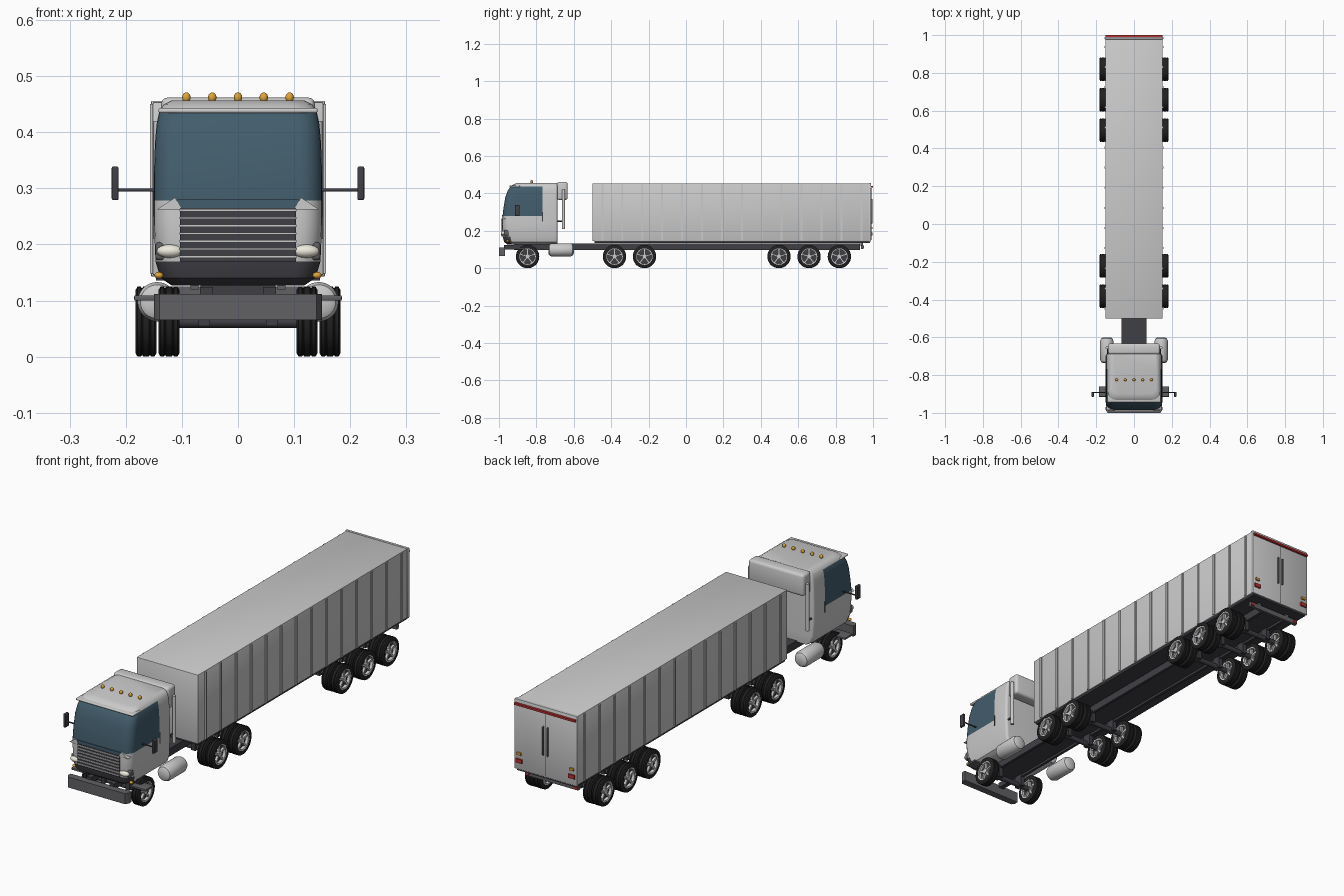
import bpy, bmesh, math
from mathutils import Matrix, Vector

if "Cube" in bpy.data.objects:
    bpy.data.objects.remove(bpy.data.objects["Cube"])


def mat(name, r, g, b):
    m = bpy.data.materials.new(name)
    m.diffuse_color = (r, g, b, 1)
    m.use_nodes = True
    m.node_tree.nodes["Principled BSDF"].inputs["Base Color"].default_value = m.diffuse_color
    return m


GREY = mat("body_grey", .62, .62, .62)
GLASS = mat("glass", .055, .11, .15)
DARK = mat("dark_metal", .05, .05, .06)
STEEL = mat("bumper_grey", .12, .12, .13)
RUBBER = mat("rubber", .015, .015, .015)
CHROME = mat("chrome", .8, .8, .82)
AMBER = mat("amber", .75, .38, .04)
RED = mat("red", .5, .03, .03)
CREAM = mat("lamp_cream", .85, .83, .72)


def finish(name, bm, *mats, angle=35):
    bmesh.ops.recalc_face_normals(bm, faces=bm.faces)
    me = bpy.data.meshes.new(name)
    bm.to_mesh(me)
    bm.free()
    for m in mats:
        me.materials.append(m)
    for p in me.polygons:
        p.use_smooth = True
    me.set_sharp_from_angle(angle=math.radians(angle))
    o = bpy.data.objects.new(name, me)
    bpy.context.collection.objects.link(o)
    return o


def box(name, x, y, z, m=GREY, bevel=0, seg=3):
    """Box given by (min, max) on each axis."""
    bm = bmesh.new()
    c = [(a[0] + a[1]) / 2 for a in (x, y, z)]
    s = [abs(a[1] - a[0]) for a in (x, y, z)]
    bmesh.ops.create_cube(bm, size=1, matrix=Matrix.Translation(c) @ Matrix.Diagonal((*s, 1)))
    if bevel:
        bmesh.ops.bevel(bm, geom=bm.edges[:], offset=bevel, segments=seg, profile=.5, affect='EDGES')
    return finish(name, bm, m)


def pair(name, x, y, z, m=GREY, bevel=0):
    for side, s in (("right", 1), ("left", -1)):
        box(f"{name}_{side}", sorted((s * x[0], s * x[1])), y, z, m, bevel)


def ball(name, loc, r, m):
    bm = bmesh.new()
    bmesh.ops.create_uvsphere(bm, u_segments=20, v_segments=12, radius=1,
                              matrix=Matrix.Translation(loc) @ Matrix.Diagonal((*r, 1)))
    return finish(name, bm, m)


def lathe(name, prof, m, axis='X', loc=(0, 0, 0), seg=36):
    """Turn (along, radius) points around an axis."""
    bm = bmesh.new()
    vs = [bm.verts.new((a, 0, r)) for a, r in prof]
    es = [bm.edges.new(p) for p in zip(vs, vs[1:])]
    bmesh.ops.spin(bm, geom=vs + es, cent=(0, 0, 0), axis=(1, 0, 0), angle=2 * math.pi, steps=seg)
    bmesh.ops.remove_doubles(bm, verts=bm.verts, dist=1e-5)
    rot = {'X': Matrix(), 'Y': Matrix.Rotation(math.pi / 2, 4, 'Z'),
           'Z': Matrix.Rotation(-math.pi / 2, 4, 'Y')}[axis]
    bm.transform(Matrix.Translation(loc) @ rot)
    return finish(name, bm, m)


def rod(name, axis, loc, length, r, m):
    h = length / 2
    return lathe(name, [(-h, 0), (-h, r), (h, r), (h, 0)], m, axis, loc, 20)


# Cab shell: stacked rounded plan outlines, glass and valance picked by position
def outline(w, yf, yb, z):
    pts = []
    for cx, cy, r, a0 in ((w, yf, .04, -90), (w, yb, .012, 0), (-w, yb, .012, 90), (-w, yf, .04, 180)):
        ox, oy = cx - math.copysign(r, cx), cy + (r if cy == yf else -r)
        for i in range(7):
            a = math.radians(a0 + 15 * i)
            pts.append((ox + r * math.cos(a), oy + r * math.sin(a), z))
        if a0 in (-90, 90):   # side split where the window ends
            yy = -.768
            pts.append((cx, yy, z))
            if a0 == 90:
                pts.pop()
    pts.append((-w, -.768, z))
    # keep the left split vertex between the rear and front corners
    split = pts.pop()
    pts.insert(22, split)
    return pts


levels = [(.127, .118, -.955), (.14, .138, -.972), (.17, .147, -.98), (.24, .15, -.982), (.278, .15, -.981),
          (.32, .15, -.976), (.38, .148, -.966), (.415, .145, -.953), (.438, .14, -.938),
          (.45, .132, -.92), (.457, .118, -.90)]
bm = bmesh.new()
rings = [[bm.verts.new(p) for p in outline(w, yf, -.687, z)] for z, w, yf in levels]
for a, b in zip(rings, rings[1:]):
    for i in range(len(a)):
        j = (i + 1) % len(a)
        f = bm.faces.new((a[i], a[j], b[j], b[i]))
        c = f.calc_center_median()
        if .278 < c.z < .438 and c.y < -.768:
            f.material_index = 1
        elif c.z < .17 and c.y < -.935:
            f.material_index = 2
bm.faces.new(rings[0])
bm.faces.new(rings[-1])
finish("cab_shell", bm, GREY, GLASS, DARK)

# Cab trim
box("sun_visor", (-.142, .142), (-.945, -.888), (.434, .443), GREY, .004)
box("roof_fairing", (-.137, .137), (-.69, -.633), (.365, .462), GREY, .012)
box("windscreen_lower", (-.108, .108), (-.984, -.97), (.262, .28), GLASS)
box("grille", (-.103, .103), (-.986, -.96), (.17, .265), DARK)
for i in range(7):
    z = .176 + i * .0138
    box(f"grille_bar_{i}", (-.104, .104), (-.99, -.98), (z, z + .004), CHROME)
pair("door_seam", (.146, .1512), (-.77, -.765), (.25, .30), DARK)
pair("headlight_housing", (.10, .147), (-.972, -.94), (.172, .204), STEEL, .006)
for n, s in (("right", 1), ("left", -1)):
    ball(f"headlight_{n}", (s * .121, -.976, .188), (.024, .014, .012), CREAM)
    ball(f"turn_signal_{n}", (s * .141, -.955, .145), (.008, .008, .006), AMBER)
    # Fin between grille and windscreen
    bm = bmesh.new()
    tri = [(.10, .262), (.145, .262), (.112, .284)]
    f = bm.faces.new([bm.verts.new((s * x, -.985, z)) for x, z in tri])
    r = bmesh.ops.extrude_face_region(bm, geom=[f])
    for v in r["geom"]:
        if isinstance(v, bmesh.types.BMVert):
            v.co.y += .03
    finish(f"windscreen_fin_{n}", bm, GREY)
    # Mirror, exhaust and tank
    rod(f"mirror_arm_{n}", 'X', (s * .18, -.892, .297), .075, .003, DARK)
    rod(f"exhaust_{n}", 'Z', (s * .143, -.655, .315), .21, .008, CHROME)
    rod(f"exhaust_bracket_{n}", 'Y', (s * .138, -.672, .25), .04, .004, DARK)
    tank = [(-.068, 0), (-.068, .02), (-.062, .03), (-.05, .035), (.05, .035), (.062, .03), (.068, .02), (.068, 0)]
    lathe(f"fuel_tank_{n}", tank, CHROME, 'Y', (s * .144, -.668, .098))
pair("mirror", (.213, .225), (-.915, -.889), (.279, .339), DARK, .003)
pair("cab_step", (.11, .185), (-.915, -.86), (.1, .109), STEEL, .002)
for i in range(5):
    ball(f"roof_light_{i}", (-.092 + .046 * i, -.825, .462), (.0075, .0075, .009), AMBER)

# Front bumper with ends angled back
bm = bmesh.new()
plan = [(-.15, -.985), (-.14, -1), (.14, -1), (.15, -.985), (.15, -.968), (-.15, -.968)]
f = bm.faces.new([bm.verts.new((x, y, .065)) for x, y in plan])
r = bmesh.ops.extrude_face_region(bm, geom=[f])
bmesh.ops.translate(bm, vec=(0, 0, .047), verts=[v for v in r["geom"] if isinstance(v, bmesh.types.BMVert)])
finish("front_bumper", bm, STEEL)
pair("bumper_bracket", (.045, .068), (-.972, -.90), (.1, .124), DARK)

# Chassis
box("chassis_deck", (-.067, .067), (-.92, .93), (.108, .132), DARK)
pair("chassis_rail", (.055, .067), (-.92, .93), (.098, .132), DARK)
box("trailer_floor", (-.146, .146), (-.49, .985), (.136, .148), DARK)
box("rear_underrun", (-.13, .13), (.935, .948), (.103, .125), STEEL)
pair("underrun_post", (.07, .085), (.932, .945), (.12, .14), STEEL)

# Trailer box with ribs
box("trailer_box", (-.152, .152), (-.5, .985), (.145, .454), GREY, .003, 2)
box("trailer_rear_frame", (-.155, .155), (.978, .99), (.143, .456), GREY, .002, 2)
for i in range(14):
    y = -.447 + i * .1065
    pair(f"trailer_rib_{i}", (.15, .157), (y - .005, y + .005), (.148, .45))

# Rear doors and lamps
box("door_gap", (-.0015, .0015), (.985, .9915), (.15, .43), DARK)
pair("door_lock_bar", (.008, .014), (.988, .997), (.24, .37), STEEL, .002)
box("rear_red_strip", (-.15, .15), (.988, 1), (.432, .441), RED)
pair("tail_lamp", (.115, .145), (.988, .997), (.175, .192), RED)
pair("rear_signal", (.12, .14), (.988, .997), (.21, .221), AMBER)
pair("underrun_reflector", (.112, .13), (.947, .951), (.108, .12), RED)

# One wheel, shared by all positions
half = [(.019, .044), (.019, .056), (.015, .0622), (.009, .0625), (.008, .06), (.006, .06), (.005, .0625)]
tyre = lathe("tyre_0", [(-x, r) for x, r in half] + half[::-1] + [(-.019, .044)], RUBBER)
rim = lathe("rim_0", [(-.016, .038), (-.018, .045), (.018, .045), (.016, .038), (-.016, .038)], CHROME)
disc = rod("brake_disc_0", 'X', (0, 0, 0), .006, .04, DARK)
bm = bmesh.new()
for k in range(5):
    m = Matrix.Rotation(k * math.tau / 5, 4, 'X') @ Matrix.Translation((0, 0, .022))
    bmesh.ops.create_cube(bm, size=1, matrix=m @ Matrix.Diagonal((.026, .009, .036, 1)))
bmesh.ops.create_cone(bm, cap_ends=True, segments=20, radius1=.012, radius2=.012, depth=.032,
                      matrix=Matrix.Rotation(math.pi / 2, 4, 'Y'))
spokes = finish("spokes_0", bm, CHROME)
parts = (tyre, rim, disc, spokes)

spots = []
for y in (-.847, -.382, -.222, .497, .658, .82):
    rod("axle", 'X', (0, y, .0625), .24, .011, DARK)
    pair("axle_hanger", (.05, .07), (y - .02, y + .02), (.055, .11), DARK)
    for x in ((.123,) if y < -.5 else (.123, .164)):
        spots += [(x, y, .0625), (-x, y, .0625)]
for i, p in enumerate(spots):
    for part in parts:
        o = part
        if i:
            o = bpy.data.objects.new(part.name.replace("_0", f"_{i}"), part.data)
            bpy.context.collection.objects.link(o)
        o.location = Vector(p)
